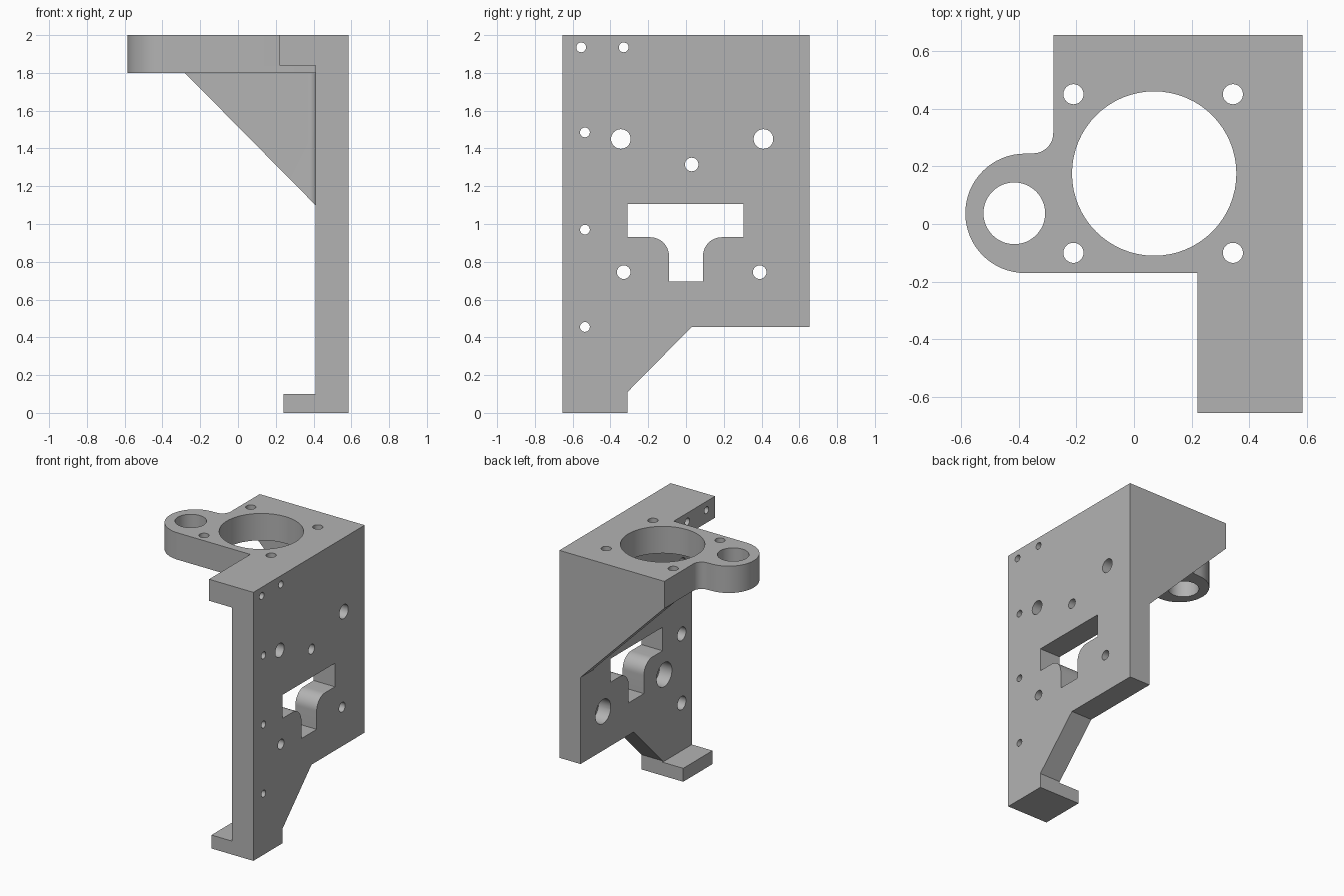
import bpy, bmesh
from math import cos, sin, radians

cube = bpy.data.objects.get("Cube")
if cube:
    bpy.data.objects.remove(cube)

grey = bpy.data.materials.new("plain grey")
grey.use_nodes = True
grey.diffuse_color = (0.45, 0.45, 0.45, 1)
grey.node_tree.nodes["Principled BSDF"].inputs["Base Color"].default_value = (0.45, 0.45, 0.45, 1)


def arc(cx, cy, r, start, end, steps=12):
    angles = [radians(start + (end - start) * i / steps) for i in range(steps + 1)]
    return [(cx + r * cos(a), cy + r * sin(a)) for a in angles]


def prism(name, axis, points, low, high):
    """Extrude a flat outline along the given axis."""
    place = {"x": lambda a, b, t: (t, a, b),
             "y": lambda a, b, t: (a, t, b),
             "z": lambda a, b, t: (a, b, t)}[axis]
    bm = bmesh.new()
    bottom = [bm.verts.new(place(a, b, low)) for a, b in points]
    top = [bm.verts.new(place(a, b, high)) for a, b in points]
    bm.faces.new(bottom)
    bm.faces.new(top)
    for i in range(len(points)):
        j = (i + 1) % len(points)
        bm.faces.new((bottom[i], bottom[j], top[j], top[i]))
    bmesh.ops.recalc_face_normals(bm, faces=bm.faces)
    mesh = bpy.data.meshes.new(name)
    bm.to_mesh(mesh)
    bm.free()
    mesh.materials.append(grey)
    obj = bpy.data.objects.new(name, mesh)
    bpy.context.collection.objects.link(obj)
    return obj


def rectangle(a0, a1, b0, b1):
    return [(a0, b0), (a1, b0), (a1, b1), (a0, b1)]


def combine(target, tool, operation):
    """Apply one boolean and discard the tool."""
    mod = target.modifiers.new("combine", "BOOLEAN")
    mod.object = tool
    mod.operation = operation
    mod.solver = "EXACT"
    bpy.context.view_layer.objects.active = target
    bpy.ops.object.modifier_apply(modifier=mod.name)
    bpy.data.objects.remove(tool)


def drill(target, axis, a, b, r, low, high, steps=32):
    circle = arc(a, b, r, 0, 360, steps)[:-1]
    combine(target, prism("drill", axis, circle, low, high), "DIFFERENCE")


# Upright plate with the slanted lower edge
front, back, inner, outer = -0.655, 0.655, 0.41, 0.585
bracket = prism("bracket", "x", [(front, 0), (-0.31, 0), (-0.31, 0.11), (0.03, 0.455),
                                 (back, 0.455), (back, 2), (front, 2)], inner, outer)

# Top shelf with the rounded side lobe
shelf = prism("shelf", "z", [(0.5, back), (-0.28, back)]
              + arc(-0.35, 0.315, 0.07, 0, -90)
              + arc(-0.378, 0.037, 0.207, 90, 270, 32)
              + [(0.5, -0.17)], 1.8, 2)

# Back gusset with an inside fillet, trimmed along its slope
gusset = prism("gusset", "z", [(0.5, back), (-0.28, back), (-0.28, 0.53)]
               + arc(0.37, 0.49, 0.04, 90, 0, 8) + [(0.5, 0.49)], 1.0, 1.9)
slope = prism("slope", "y", [(-0.4, 1.92), (-0.4, 0.9), (0.608, 0.9)], 0.3, 0.8)
combine(gusset, slope, "DIFFERENCE")

# Front ledge and foot
ledge = prism("ledge", "y", rectangle(0.22, 0.5, 1.84, 2), front, -0.1)
foot = prism("foot", "y", rectangle(0.24, 0.5, 0, 0.1), front, -0.31)
for part in (shelf, gusset, ledge, foot):
    combine(bracket, part, "UNION")

# T-shaped window with rounded shoulders
window = prism("window", "x", [(-0.31, 1.105), (-0.31, 0.93)]
               + arc(-0.19, 0.83, 0.1, 90, 0) + [(-0.09, 0.695), (0.09, 0.695)]
               + arc(0.19, 0.83, 0.1, 180, 90) + [(0.305, 0.93), (0.305, 1.105)], 0.3, 0.7)
combine(bracket, window, "DIFFERENCE")

# Shelf openings: large bore, lobe bore and four bolt holes
drill(bracket, "z", 0.07, 0.175, 0.285, 1.7, 2.1, 64)
drill(bracket, "z", -0.415, 0.037, 0.107, 1.7, 2.1, 48)
for x in (-0.21, 0.343):
    for y in (-0.1, 0.45):
        drill(bracket, "z", x, y, 0.035, 1.7, 2.1, 24)

# Plate holes: ledge pair, counterbored edge row, and larger holes
for y in (-0.555, -0.33):
    drill(bracket, "x", y, 1.935, 0.026, 0.1, 0.7, 24)
for z in (0.455, 0.97, 1.485):
    drill(bracket, "x", -0.535, z, 0.026, 0.3, 0.7, 24)
    drill(bracket, "x", -0.535, z, 0.05, 0.3, 0.5, 24)
for y in (-0.345, 0.41):
    drill(bracket, "x", y, 1.45, 0.052, 0.3, 0.7)
drill(bracket, "x", 0.03, 1.315, 0.036, 0.3, 0.7)
for y in (-0.33, 0.39):
    drill(bracket, "x", y, 0.745, 0.036, 0.3, 0.7)
    drill(bracket, "x", y, 0.745, 0.09, 0.3, 0.51)

bpy.ops.object.select_all(action="DESELECT")
bracket.select_set(True)
bpy.context.view_layer.objects.active = bracket
bpy.ops.object.shade_smooth_by_angle(angle=radians(30))
